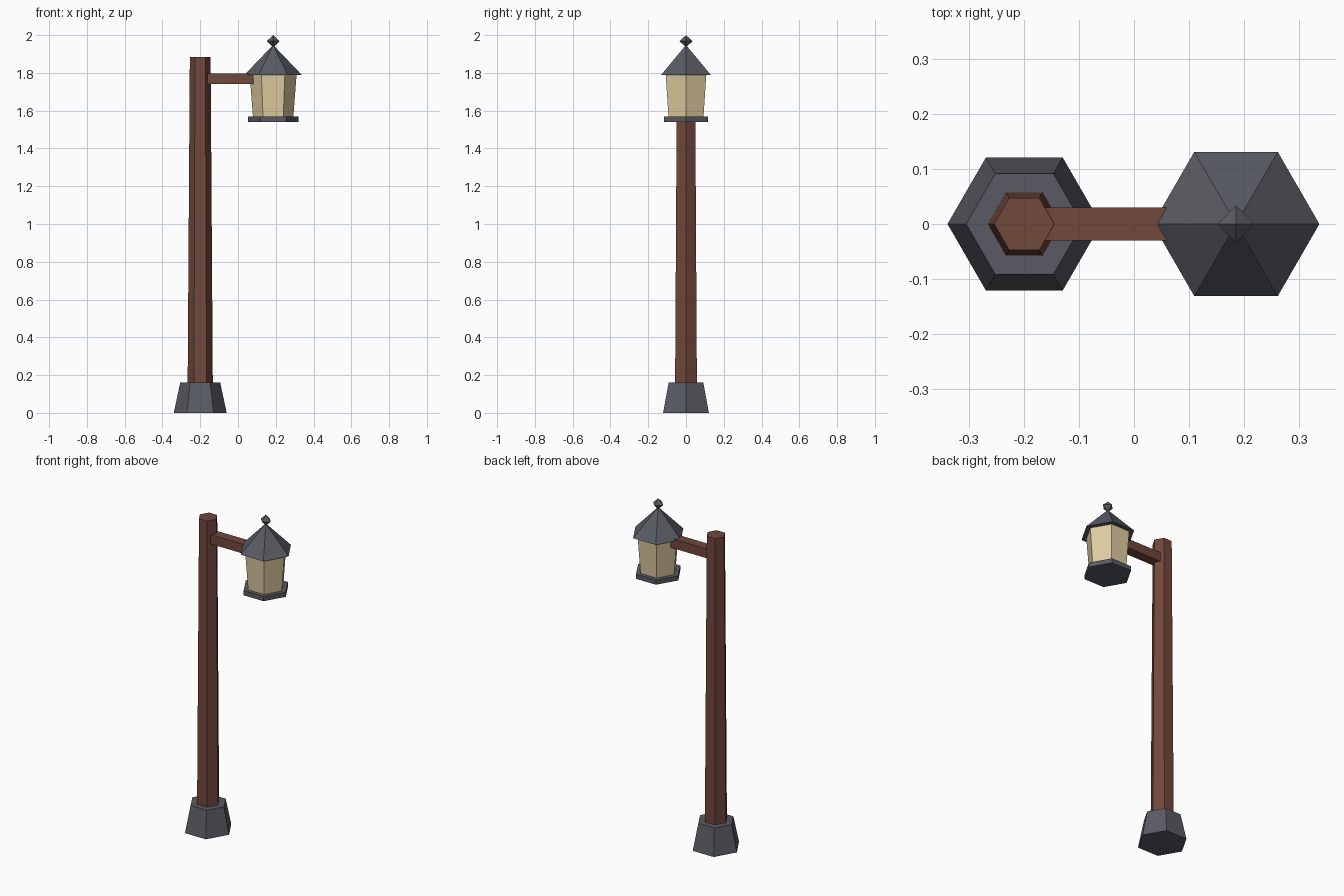
import bpy
from math import pi

cube = bpy.data.objects.get("Cube")
if cube:
    bpy.data.objects.remove(cube, do_unlink=True)


def make_material(name, rgb):
    mat = bpy.data.materials.new(name)
    mat.use_nodes = True
    color = (*rgb, 1)
    mat.diffuse_color = color
    mat.node_tree.nodes["Principled BSDF"].inputs["Base Color"].default_value = color
    return mat


iron = make_material("dark iron", (0.10, 0.105, 0.125))
wood = make_material("brown wood", (0.165, 0.065, 0.044))
glass = make_material("warm glass", (0.74, 0.60, 0.35))


def finish(name, mat):
    obj = bpy.context.object
    obj.name = obj.data.name = name
    obj.data.materials.append(mat)
    return obj


def tapered(name, mat, x, z0, z1, r0, r1, sides=6):
    """Upright prism or pyramid with corners on the x axis."""
    bpy.ops.mesh.primitive_cone_add(
        vertices=sides, radius1=r0, radius2=r1, depth=z1 - z0,
        location=(x, 0, (z0 + z1) / 2), rotation=(0, 0, pi / 2))
    bpy.ops.object.transform_apply(location=False, rotation=True, scale=False)
    return finish(name, mat)


POST_X, LAMP_X = -0.2, 0.186

# Post and its footing
tapered("base", iron, POST_X, 0, 0.16, 0.14, 0.106)
tapered("post", wood, POST_X, 0.1, 1.885, 0.067, 0.055)

# Horizontal arm, running from inside the post into the lantern
bpy.ops.mesh.primitive_cube_add(size=1, location=(-0.05, 0, 1.77))
bpy.context.object.scale = (0.27, 0.06, 0.056)
bpy.ops.object.transform_apply(location=False, rotation=False, scale=True)
finish("arm", wood)

# Lantern
tapered("lantern_tray", iron, LAMP_X, 1.54, 1.568, 0.134, 0.134)
tapered("lantern_glass", glass, LAMP_X, 1.568, 1.79, 0.107, 0.124)
tapered("lantern_roof", iron, LAMP_X, 1.789, 1.948, 0.152, 0)

# Diamond finial
tapered("finial_lower", iron, LAMP_X, 1.935, 1.968, 0, 0.034, 4)
tapered("finial_upper", iron, LAMP_X, 1.968, 2.0, 0.034, 0, 4)
